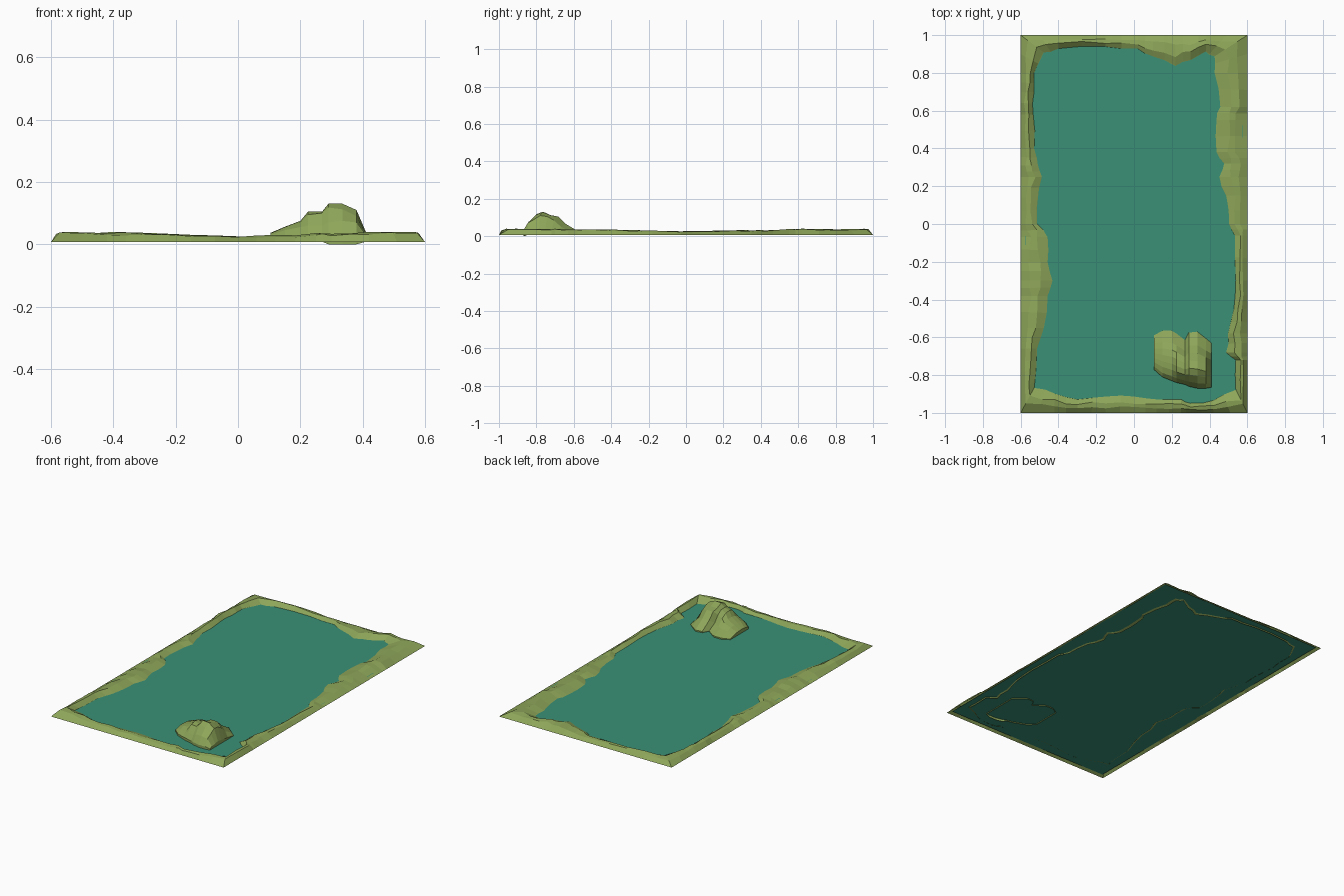
import bpy, random

if "Cube" in bpy.data.objects:
    bpy.data.objects.remove(bpy.data.objects["Cube"])

random.seed(4)


def material(name, rgb):
    m = bpy.data.materials.new(name)
    m.diffuse_color = (*rgb, 1)
    m.use_nodes = True
    m.node_tree.nodes["Principled BSDF"].inputs["Base Color"].default_value = m.diffuse_color
    return m


GRASS = material("grass_green", (0.27, 0.38, 0.10))
WATER = material("water_teal", (0.041, 0.28, 0.182))


def make(name, verts, faces, mat):
    me = bpy.data.meshes.new(name)
    me.from_pydata(verts, [], faces)
    me.materials.append(mat)
    me.update()
    ob = bpy.data.objects.new(name, me)
    bpy.context.collection.objects.link(ob)
    return ob


# Water sheet
make("water", [(-.578, -.978, .014), (.578, -.978, .014),
               (.578, .978, .014), (-.578, .978, .014)], [(0, 1, 2, 3)], WATER)

# Shoreline, counter-clockwise, one list per side; each list starts at a corner
left = [(-.48, .91), (-.53, .8), (-.53, .7), (-.535, .58), (-.53, .4), (-.51, .31),
        (-.49, .25), (-.51, .14), (-.515, 0), (-.46, -.07), (-.46, -.2), (-.435, -.3),
        (-.46, -.38), (-.48, -.55), (-.515, -.66), (-.52, -.78)]
front = [(-.53, -.87), (-.42, -.9), (-.3, -.93), (-.15, -.915), (0, -.915),
         (.12, -.93), (.25, -.93), (.3, -.95), (.42, -.935)]
right = [(.54, -.88), (.54, -.72), (.49, -.68), (.5, -.58), (.53, -.45), (.54, -.3),
         (.535, -.06), (.505, 0), (.49, .15), (.455, .25), (.48, .32), (.44, .38),
         (.44, .55), (.46, .62), (.43, .8)]
back = [(.43, .89), (.38, .915), (.3, .87), (.22, .84), (.1, .89), (.02, .93),
        (-.15, .94), (-.4, .93)]
sides = [(left, (-.6, 1), lambda p: (-.6, p[1])),
         (front, (-.6, -1), lambda p: (p[0], -1)),
         (right, (.6, -1), lambda p: (.6, p[1])),
         (back, (.6, 1), lambda p: (p[0], 1))]
pairs = []
for pts, corner, project in sides:
    pairs.append((pts[0], corner))
    pairs += [(p, project(p)) for p in pts[1:]]


def mix(a, b, t):
    return (a[0] + (b[0] - a[0]) * t, a[1] + (b[1] - a[1]) * t)


# Extra points halfway between, nudged for a rugged edge
dense = []
for i, (s, o) in enumerate(pairs):
    s2, o2 = pairs[(i + 1) % len(pairs)]
    m = mix(s, s2, .5)
    m = (m[0] + random.uniform(-.007, .007), m[1] + random.uniform(-.007, .007))
    dense += [(s, o), (m, mix(o, o2, .5))]

# Grassy bank: sunken foot, shore, crest, shoulder, outer edge
verts, faces = [], []
for s, o in dense:
    near_corner = min(abs(s[0]) / .55, abs(s[1]) / .95)
    h = .024 + .014 * min(1, 1.5 * near_corner) + random.uniform(-.003, .003)
    h = min(h, .04)
    for t, z in ((-.12, .009), (0, .015), (random.uniform(.26, .45), h),
                 (random.uniform(.58, .72), h * random.uniform(.75, .97)), (1, .007)):
        verts.append((*mix(s, o, t), z))
n = len(dense)
for i in range(n):
    j = (i + 1) % n
    for k in range(4):
        faces.append((i * 5 + k, i * 5 + k + 1, j * 5 + k + 1, j * 5 + k))
make("grass_bank", verts, faces, GRASS)

# Rocky island: height grid stretched between a front and a back outline
xs = [.105, .15, .20, .225, .27, .29, .335, .38, .41]
y_front = [-.77, -.81, -.83, -.84, -.85, -.86, -.87, -.87, -.865]
y_back = [-.59, -.565, -.565, -.58, -.615, -.575, -.57, -.605, -.63]
rows = [0, .09, .22, .34, .48, .62, .76, 1]
heights = [
    [.025, .025, .028, .03, .028, .03, .03, .03, .022],
    [.03, .045, .055, .06, .06, .07, .075, .07, .03],
    [.035, .055, .07, .095, .10, .118, .112, .09, .035],
    [.037, .056, .075, .105, .105, .13, .13, .11, .04],
    [.037, .055, .075, .10, .104, .112, .112, .105, .035],
    [.035, .052, .065, .08, .085, .105, .105, .085, .03],
    [.03, .042, .046, .045, .045, .065, .065, .05, .025],
    [.018, .022, .022, .018, .016, .022, .022, .018, .016]]
verts, faces = [], []
C, R = len(xs), len(rows)
for r in range(R):
    for c in range(C):
        y = y_front[c] + (y_back[c] - y_front[c]) * rows[r]
        verts.append((xs[c], y, heights[r][c]))
for r in range(R - 1):
    for c in range(C - 1):
        a = r * C + c
        faces.append((a, a + 1, a + C + 1, a + C))

# Island skirt down to below the water
rim = ([c for c in range(C)] + [r * C + C - 1 for r in range(1, R)]
       + [(R - 1) * C + c for c in range(C - 2, -1, -1)]
       + [r * C for r in range(R - 2, 0, -1)])
base = len(verts)
for v in rim:
    x, y, z = verts[v]
    low = 0 if .28 < x < .39 and y < -.8 else .008
    verts.append((x, y, low))
for i in range(len(rim)):
    j = (i + 1) % len(rim)
    faces.append((base + i, base + j, rim[j], rim[i]))
make("island", verts, faces, GRASS)
